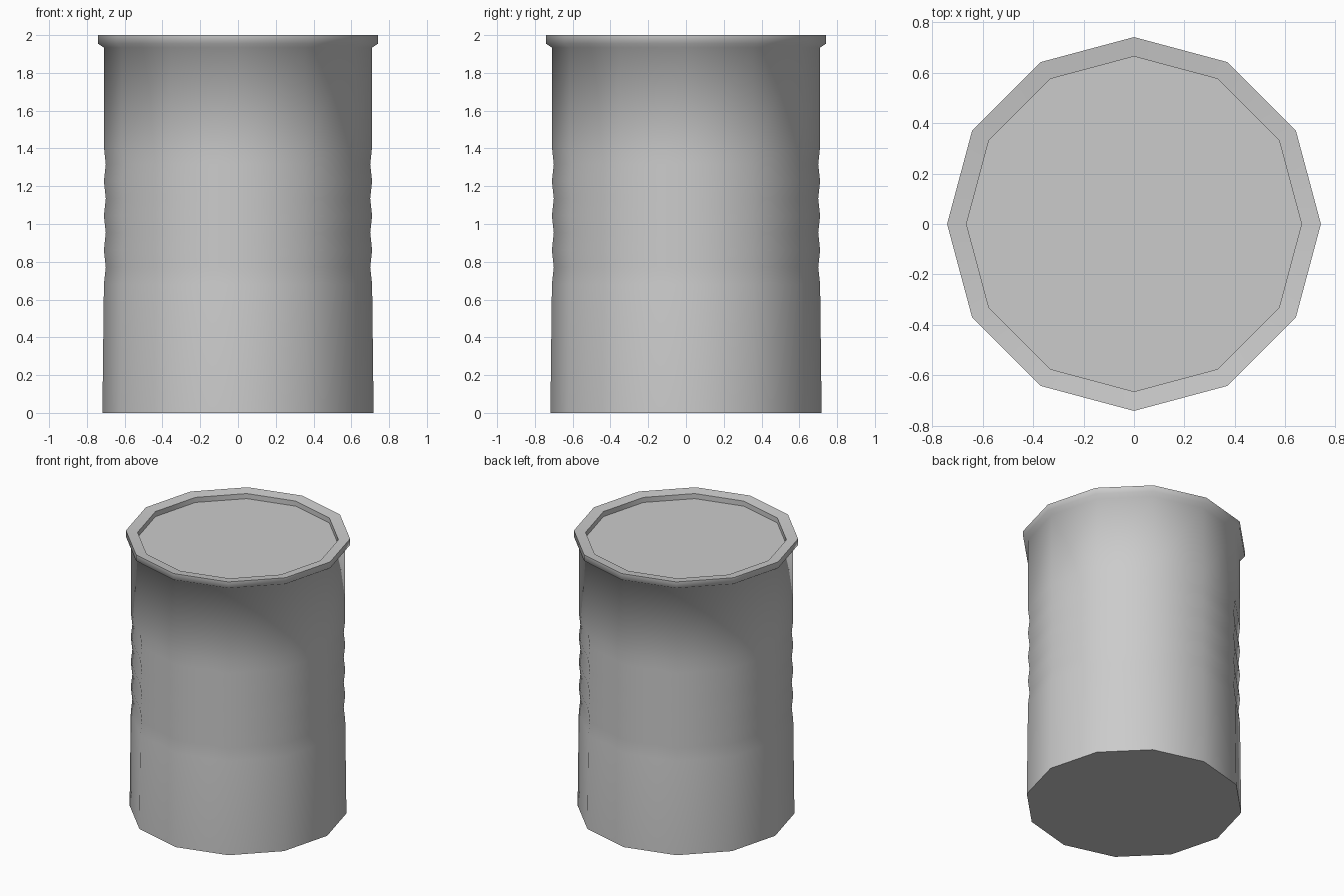
import bpy
import bmesh
import math

if "Cube" in bpy.data.objects:
    bpy.data.objects.remove(bpy.data.objects["Cube"])

SIDES = 12

# Plain metal
metal = bpy.data.materials.new("light_grey_metal")
metal.use_nodes = True
grey = (0.6, 0.6, 0.6, 1)
metal.diffuse_color = grey
metal.node_tree.nodes["Principled BSDF"].inputs["Base Color"].default_value = grey


def lathe(name, profile):
    """Turn a bottom-to-top (radius, height) profile and close both ends."""
    bm = bmesh.new()
    rings = []
    for r, z in profile:
        angles = [math.tau * i / SIDES for i in range(SIDES)]
        rings.append([bm.verts.new((r * math.cos(a), r * math.sin(a), z)) for a in angles])
    for low, high in zip(rings, rings[1:]):
        for i in range(SIDES):
            j = (i + 1) % SIDES
            bm.faces.new((low[i], low[j], high[j], high[i]))
    bm.faces.new(rings[0][::-1])
    bm.faces.new(rings[-1])
    mesh = bpy.data.meshes.new(name)
    bm.to_mesh(mesh)
    bm.free()
    mesh.materials.append(metal)
    obj = bpy.data.objects.new(name, mesh)
    bpy.context.collection.objects.link(obj)
    bpy.ops.object.select_all(action="DESELECT")
    obj.select_set(True)
    bpy.context.view_layer.objects.active = obj
    bpy.ops.object.shade_smooth_by_angle(angle=math.radians(65))
    return obj


# Ribbed band: alternating outer and inner rings
ribs = [(0.70 if i % 2 else 0.71, 0.68 + 0.091 * i) for i in range(9)]

# Flared rim with a slightly dished top and a sunken lid
rim = [(0.71, 1.934), (0.742, 1.955), (0.742, 2.0), (0.665, 1.99), (0.665, 1.953)]

lathe("tin_can", [(0.718, 0)] + ribs + rim)
